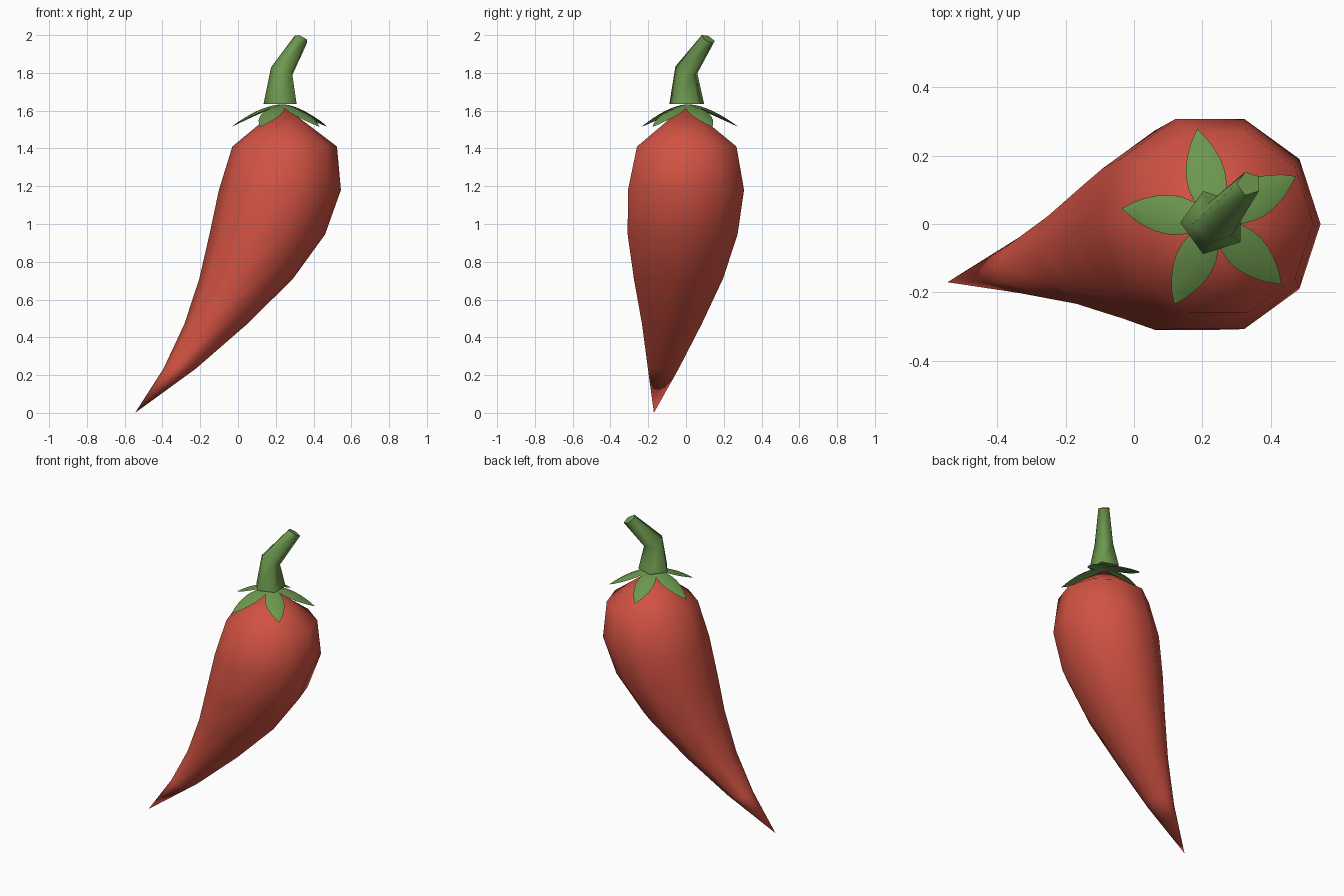
import bpy
import math

if "Cube" in bpy.data.objects:
    bpy.data.objects.remove(bpy.data.objects["Cube"], do_unlink=True)


def make_material(name, color):
    mat = bpy.data.materials.new(name)
    mat.use_nodes = True
    mat.diffuse_color = color
    mat.node_tree.nodes["Principled BSDF"].inputs["Base Color"].default_value = color
    return mat


def make_object(name, verts, faces, mat):
    mesh = bpy.data.meshes.new(name)
    mesh.from_pydata(verts, [], faces)
    mesh.materials.append(mat)
    for poly in mesh.polygons:
        poly.use_smooth = True
    mesh.update()
    obj = bpy.data.objects.new(name, mesh)
    bpy.context.collection.objects.link(obj)
    return obj


def ring(cx, cy, cz, radius, sides, start=0.0, slope=0.0):
    """Points around a centre; slope leans the ring towards +x and +y."""
    points = []
    for i in range(sides):
        a = start + math.tau * i / sides
        dx, dy = radius * math.cos(a), radius * math.sin(a)
        points.append((cx + dx, cy + dy, cz - slope * (dx + dy)))
    return points


def bridge(rings, sides):
    """Quads joining consecutive rings listed from bottom to top."""
    faces = []
    for r in range(rings - 1):
        for i in range(sides):
            j = (i + 1) % sides
            a, b = r * sides, (r + 1) * sides
            faces.append((a + i, a + j, b + j, b + i))
    return faces


red = make_material("pepper red", (0.64, 0.085, 0.055, 1))
green = make_material("stem green", (0.15, 0.31, 0.075, 1))

# Pepper body: horizontal ten-sided rings (x, y, z, radius) between two points
SIDES = 10
body_rings = [
    (-0.308, -0.12, 0.235, 0.086),
    (-0.118, -0.075, 0.47, 0.166),
    (0.043, -0.04, 0.71, 0.248),
    (0.155, -0.018, 0.945, 0.306),
    (0.222, 0.0, 1.18, 0.323),
    (0.247, 0.004, 1.41, 0.277),
]
verts = [p for r in body_rings for p in ring(*r, SIDES)]
faces = bridge(len(body_rings), SIDES)
tip, crown = len(verts), len(verts) + 1
last = tip - SIDES
verts += [(-0.545, -0.17, 0.0), (0.235, 0.0, 1.63)]
for i in range(SIDES):
    j = (i + 1) % SIDES
    faces.append((tip, j, i))
    faces.append((crown, last + i, last + j))
make_object("pepper_body", verts, faces, red)

# Stem: bent five-sided tube (x, y, z, radius, slope)
stem_rings = [
    (0.232, 0.004, 1.635, 0.097, 0.0),
    (0.236, 0.002, 1.81, 0.061, 0.32),
    (0.336, 0.118, 1.98, 0.036, 0.45),
]
verts = [p for x, y, z, r, s in stem_rings for p in ring(x, y, z, r, 5, math.pi, s)]
faces = bridge(3, 5) + [(4, 3, 2, 1, 0), (10, 11, 12, 13, 14)]
stem = make_object("stem", verts, faces, green)
for cap in stem.data.polygons[-2:]:
    cap.use_smooth = False

# Calyx leaves: five drooping pointed blades with slightly lowered edges
STEPS, LENGTH = 8, 0.272
for k in range(5):
    angle = math.radians(28.5 + 72 * k)
    c, s = math.cos(angle), math.sin(angle)
    verts = []
    for i in range(STEPS + 1):
        t = i / STEPS
        half = 0.058 * math.sin(math.pi * t ** 0.9) ** 0.85 if 0 < t < 1 else 0.0
        along = LENGTH * t
        z = 1.634 - 0.12 * t ** 1.7
        for side in (-1, 0, 1):
            across = side * half
            drop = abs(side) * 0.3 * half
            verts.append((0.234 + along * c - across * s,
                          0.01 + along * s + across * c, z - drop))
    faces = []
    for i in range(STEPS):
        for m in (0, 1):
            a = 3 * i + m
            faces.append((a, a + 3, a + 4, a + 1))
    leaf = make_object(f"calyx_leaf_{k + 1}", verts, faces, green)
    # Collapse the doubled points at both ends of the blade
    weld = leaf.modifiers.new("weld_ends", "WELD")
    weld.merge_threshold = 0.0005
